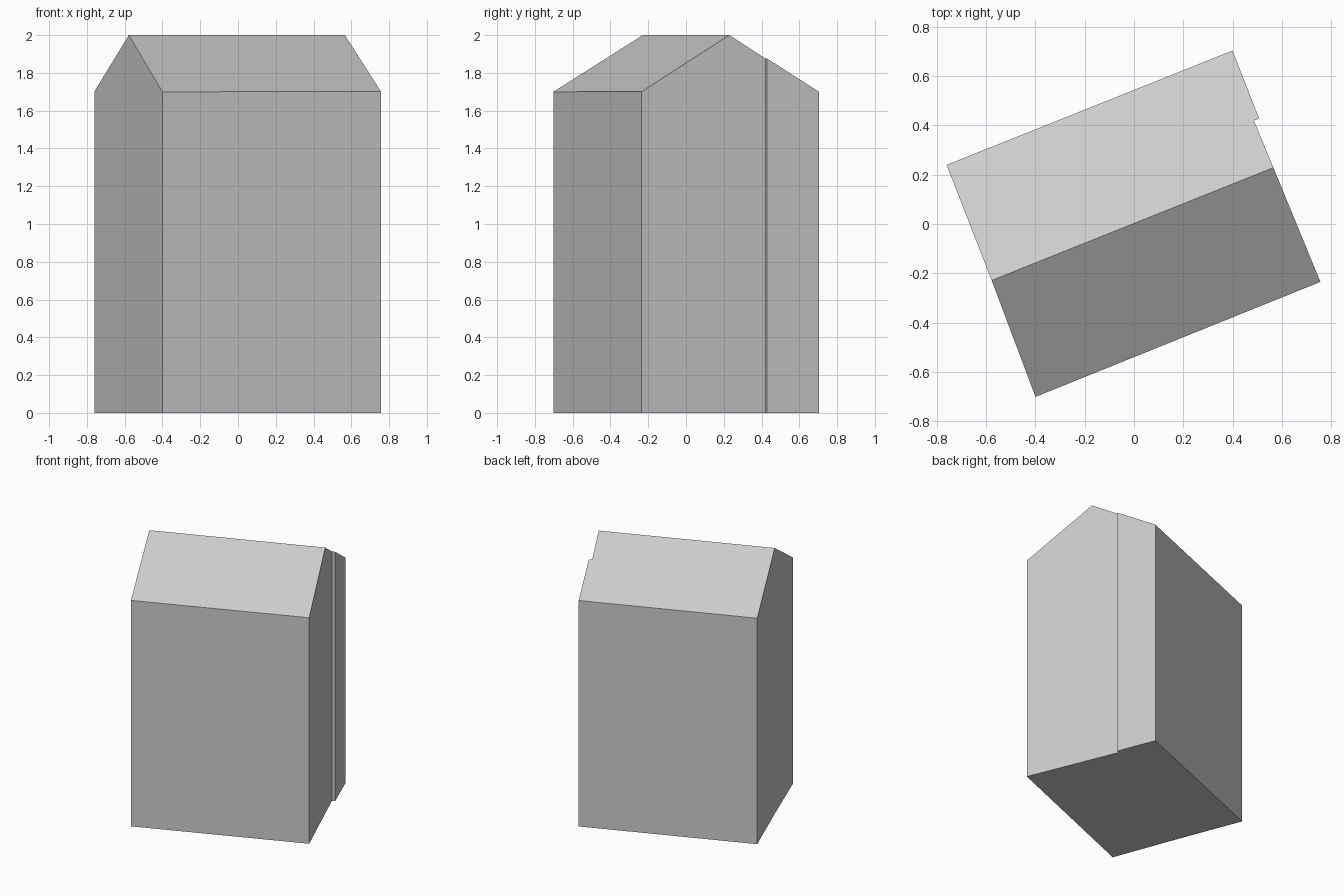
import bpy
import bmesh
from mathutils import Vector

cube = bpy.data.objects.get("Cube")
if cube:
    bpy.data.objects.remove(cube, do_unlink=True)

EAVES, RIDGE = 1.7, 2.0

# One plain grey for the whole building
grey = bpy.data.materials.new("plain_grey")
grey.use_nodes = True
grey.diffuse_color = (0.6, 0.6, 0.6, 1)
grey.node_tree.nodes["Principled BSDF"].inputs["Base Color"].default_value = (0.6, 0.6, 0.6, 1)

# Footprint, counter-clockwise, with ridge ends and the small step in the gable wall
ridge_left = Vector((-0.578, -0.229))
ridge_right = Vector((0.566, 0.229))
footprint = [
    ridge_left,
    Vector((-0.40, -0.702)),   # front eaves
    Vector((0.757, -0.235)),
    ridge_right,
    Vector((0.487, 0.42)),     # step
    Vector((0.508, 0.429)),
    Vector((0.40, 0.704)),     # back eaves
    Vector((-0.761, 0.24)),
]
along = (ridge_right - ridge_left).normalized()
half_depth = abs(along.cross(footprint[6] - ridge_left))


def roof_height(p):
    """Height of the gable roof above a footprint point."""
    away = abs(along.cross(p - ridge_left)) / half_depth
    return RIDGE - (RIDGE - EAVES) * min(away, 1)


# Building: floor, walls and two roof slopes
bm = bmesh.new()
low = [bm.verts.new((p.x, p.y, 0)) for p in footprint]
high = [bm.verts.new((p.x, p.y, roof_height(p))) for p in footprint]
count = len(footprint)
bm.faces.new(low[::-1])
for i in range(count):
    j = (i + 1) % count
    bm.faces.new((low[i], low[j], high[j], high[i]))
bm.faces.new(high[:4])
bm.faces.new(high[3:] + high[:1])
bmesh.ops.recalc_face_normals(bm, faces=bm.faces)

mesh = bpy.data.meshes.new("gabled_building")
bm.to_mesh(mesh)
bm.free()
mesh.materials.append(grey)
building = bpy.data.objects.new("gabled_building", mesh)
bpy.context.collection.objects.link(building)
